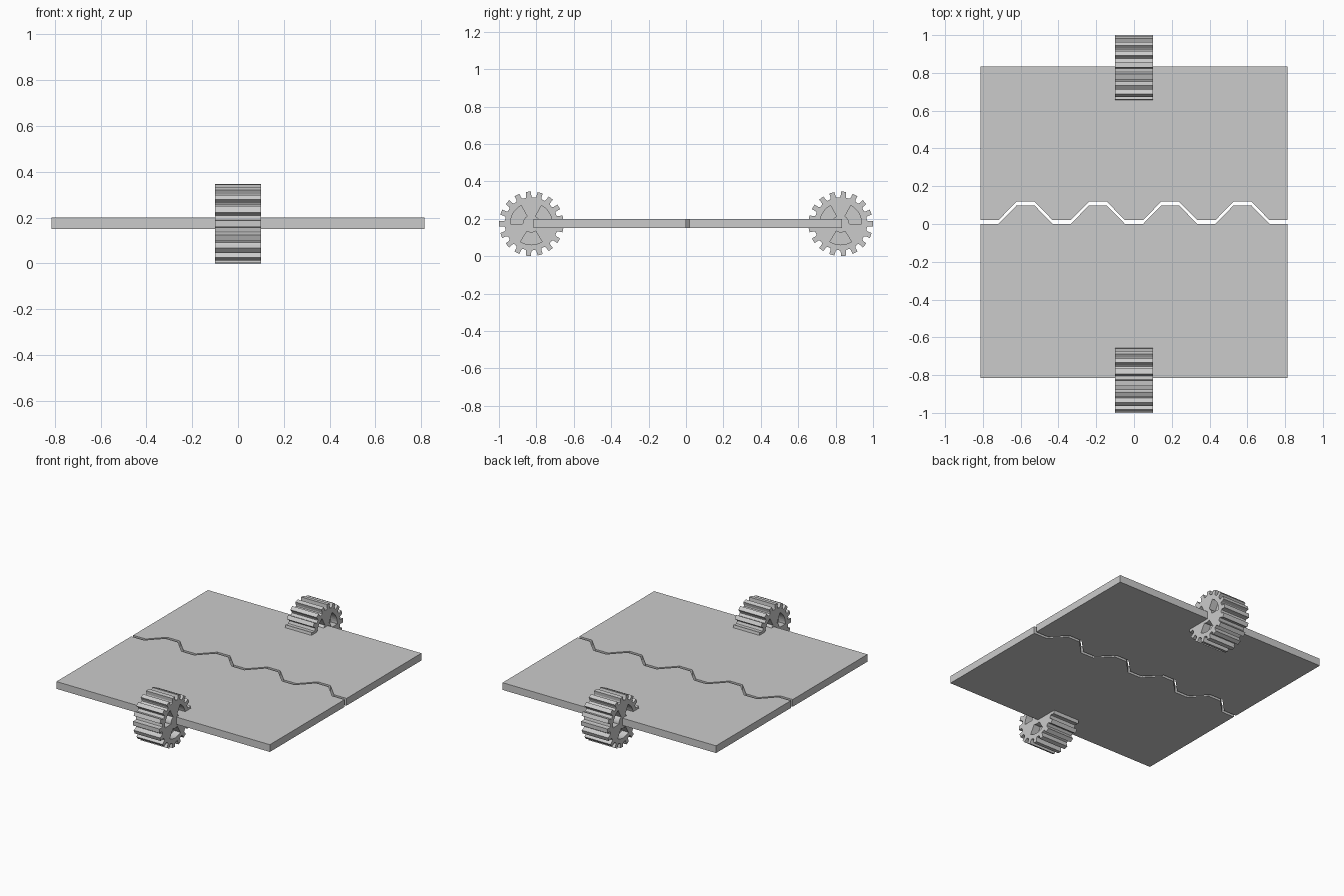
import bpy, bmesh
from math import sin, cos, radians, pi
from mathutils import Vector

if "Cube" in bpy.data.objects:
    bpy.data.objects.remove(bpy.data.objects["Cube"])

GEAR_Y, GEAR_Z, HALF_W = 0.827, 0.173, 0.1
TEETH, TIP_R, ROOT_R = 17, 0.173, 0.142


def add_prism(bm, points, push):
    """Extrude a closed outline along a vector."""
    face = bm.faces.new([bm.verts.new(p) for p in points])
    ext = bmesh.ops.extrude_face_region(bm, geom=[face], use_keep_orig=True)
    verts = [g for g in ext["geom"] if isinstance(g, bmesh.types.BMVert)]
    bmesh.ops.translate(bm, verts=verts, vec=Vector(push))


def finish(bm, name):
    bmesh.ops.recalc_face_normals(bm, faces=bm.faces[:])
    mesh = bpy.data.meshes.new(name)
    bm.to_mesh(mesh)
    bm.free()
    obj = bpy.data.objects.new(name, mesh)
    bpy.context.collection.objects.link(obj)
    return obj


# Door panels with an interlocking zigzag seam
def panel(name, outer_y, seam_y):
    heights = [0, 0, 0.098, 0.098]
    step = 1.627 / 17
    seam = [(-0.8135 + i * step, seam_y + heights[i % 4], 0.15) for i in range(18)]
    bm = bmesh.new()
    add_prism(bm, seam + [(0.8135, outer_y, 0.15), (-0.8135, outer_y, 0.15)], (0, 0, 0.05))
    return finish(bm, name)


panel("front_panel", -0.815, 0.0)
panel("back_panel", 0.835, 0.02)


# Gears: toothed body with three recessed windows on each end
def gear(name, side):
    def at(r, a, x):
        return (x, side * (GEAR_Y + r * cos(a)), GEAR_Z + r * sin(a))

    pitch = 2 * pi / TEETH
    tooth = [(-0.32, ROOT_R), (-0.25, 0.150), (-0.22, TIP_R),
             (0.22, TIP_R), (0.25, 0.150), (0.32, ROOT_R)]
    outline = [at(r, (i + f) * pitch, -HALF_W) for i in range(TEETH) for f, r in tooth]
    bm = bmesh.new()
    add_prism(bm, outline, (2 * HALF_W, 0, 0))
    body = finish(bm, name)

    bm = bmesh.new()
    for x in (-HALF_W - 0.05, HALF_W - 0.05):
        for mid in (30, 150, 270):
            arc = [radians(mid - 31 + 62 * k / 8) for k in range(9)]
            wedge = [at(0.112, a, x) for a in arc] + [at(0.046, a, x) for a in reversed(arc)]
            add_prism(bm, wedge, (0.1, 0, 0))
    cutter = finish(bm, name + "_cutter")
    cutter.hide_render = True

    mod = body.modifiers.new("windows", "BOOLEAN")
    mod.operation = "DIFFERENCE"
    mod.solver = "EXACT"
    mod.object = cutter
    deps = bpy.context.evaluated_depsgraph_get()
    result = bpy.data.meshes.new_from_object(body.evaluated_get(deps))
    body.modifiers.clear()
    body.data = result
    bpy.data.objects.remove(cutter)


gear("front_gear", -1)
gear("back_gear", 1)
